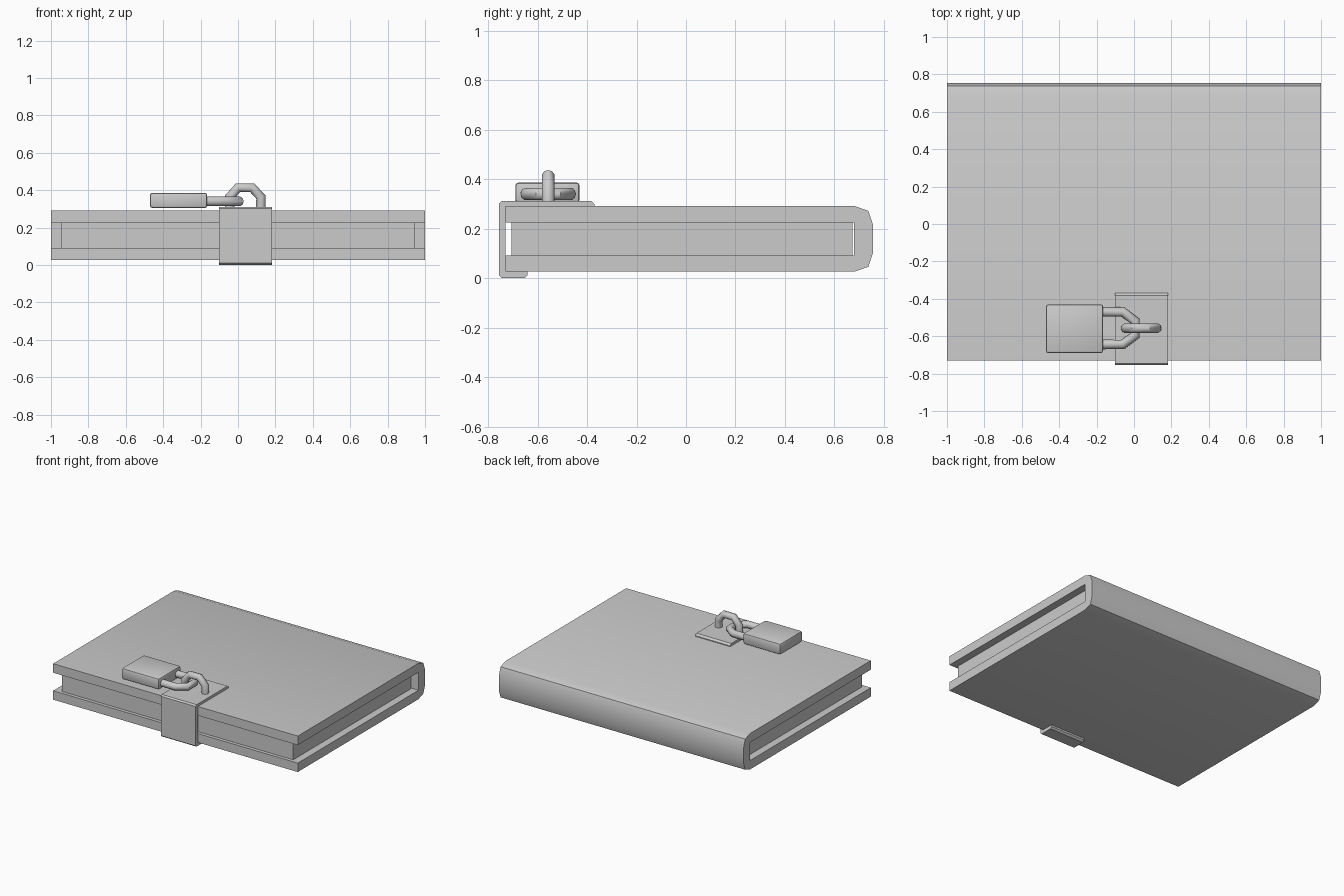
import bpy, bmesh, math
from mathutils import Vector

if "Cube" in bpy.data.objects:
    bpy.data.objects.remove(bpy.data.objects["Cube"])


def finish(obj, angle=40):
    bpy.ops.object.select_all(action='DESELECT')
    obj.select_set(True)
    bpy.context.view_layer.objects.active = obj
    bpy.ops.object.shade_smooth_by_angle(angle=math.radians(angle))
    return obj


def from_bmesh(name, bm):
    bmesh.ops.recalc_face_normals(bm, faces=bm.faces)
    mesh = bpy.data.meshes.new(name)
    bm.to_mesh(mesh)
    bm.free()
    obj = bpy.data.objects.new(name, mesh)
    bpy.context.collection.objects.link(obj)
    return finish(obj)


def extrude_x(name, profile, x0, x1):
    """Closed (y, z) profile extruded along x."""
    bm = bmesh.new()
    face = bm.faces.new([bm.verts.new((x0, y, z)) for y, z in profile])
    ext = bmesh.ops.extrude_face_region(bm, geom=[face])
    verts = [v for v in ext['geom'] if isinstance(v, bmesh.types.BMVert)]
    bmesh.ops.translate(bm, verts=verts, vec=(x1 - x0, 0, 0))
    return from_bmesh(name, bm)


def box(name, lo, hi, bevel=0):
    lo, hi = Vector(lo), Vector(hi)
    bm = bmesh.new()
    bmesh.ops.create_cube(bm, size=1)
    bmesh.ops.scale(bm, verts=bm.verts, vec=hi - lo)
    bmesh.ops.translate(bm, verts=bm.verts, vec=(lo + hi) / 2)
    if bevel:
        bmesh.ops.bevel(bm, geom=bm.edges[:], offset=bevel, segments=2,
                        profile=0.5, affect='EDGES')
    return from_bmesh(name, bm)


def rod(name, points, radius):
    """Round bar along a polyline, converted to a mesh."""
    curve = bpy.data.curves.new(name, 'CURVE')
    curve.dimensions = '3D'
    curve.bevel_depth = radius
    curve.bevel_resolution = 3
    curve.use_fill_caps = True
    spline = curve.splines.new('POLY')
    spline.points.add(len(points) - 1)
    for p, co in zip(spline.points, points):
        p.co = (*co, 1)
    obj = bpy.data.objects.new(name, curve)
    bpy.context.collection.objects.link(obj)
    bpy.ops.object.select_all(action='DESELECT')
    obj.select_set(True)
    bpy.context.view_layer.objects.active = obj
    bpy.ops.object.convert(target='MESH')
    return finish(bpy.context.view_layer.objects.active)


# Cover: two boards joined by a rounded spine
extrude_x("cover", [
    (-0.73, 0.026), (0.68, 0.026), (0.737, 0.046), (0.755, 0.1),
    (0.755, 0.218), (0.737, 0.272), (0.68, 0.292), (-0.73, 0.292),
    (-0.73, 0.225), (0.68, 0.225), (0.68, 0.092), (-0.73, 0.092)], -1, 1)

# Page block
box("pages", (-0.945, -0.705, 0.0915), (0.945, 0.673, 0.2255))

# Strap wrapped round the front edge
extrude_x("strap", [
    (-0.37, 0.291), (-0.37, 0.298), (-0.383, 0.311), (-0.745, 0.311),
    (-0.755, 0.301), (-0.755, 0.01), (-0.745, 0.001), (-0.652, 0.001),
    (-0.64, 0.013), (-0.64, 0.027), (-0.73, 0.027), (-0.73, 0.291)],
    -0.102, 0.183)

# Upright staple on the strap
yc = -0.557
rod("staple", [(x, yc, z) for x, z in (
    (-0.045, 0.295), (-0.045, 0.363), (0.0, 0.413), (0.076, 0.413),
    (0.122, 0.363), (0.122, 0.295))], 0.026)

# Padlock lying flat, its shackle linked through the staple
box("padlock_body", (-0.47, -0.69, 0.305), (-0.165, -0.43, 0.386), 0.012)
rod("padlock_shackle", [(x, yc + dy, 0.34) for x, dy in (
    (-0.19, 0.087), (-0.06, 0.087), (0.007, 0.038), (0.007, -0.038),
    (-0.06, -0.087), (-0.19, -0.087))], 0.026)
